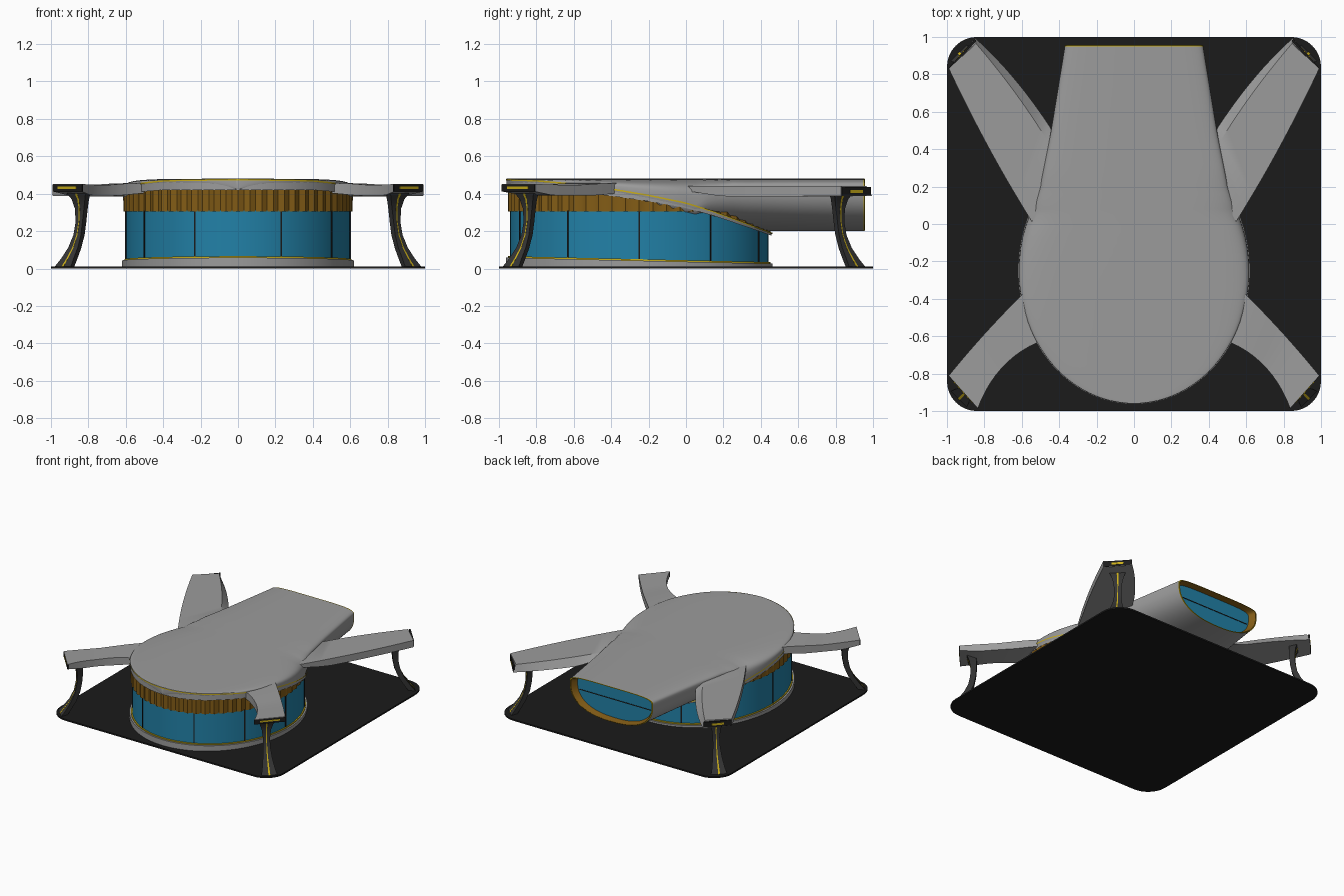
import bpy, bmesh
from math import sin, cos, pi, sqrt, radians
from mathutils import Vector

if "Cube" in bpy.data.objects:
    bpy.data.objects.remove(bpy.data.objects["Cube"])

def material(name, col):
    m = bpy.data.materials.new(name)
    m.diffuse_color = (*col, 1)
    m.use_nodes = True
    m.node_tree.nodes["Principled BSDF"].inputs["Base Color"].default_value = m.diffuse_color
    return m

BLACK = material("black", (0.011, 0.011, 0.011))
DARK = material("charcoal", (0.035, 0.035, 0.035))
GOLD = material("yellow", (0.6, 0.43, 0.01))
BRONZE = material("bronze", (0.225, 0.107, 0.008))
GLASS = material("blue_glass", (0.016, 0.22, 0.39))
GREY = material("concrete_grey", (0.33, 0.33, 0.33))
LID = material("arm_grey", (0.33, 0.33, 0.33))
CY = -0.25  # centre of the oval hall

def loft(name, rings, mat=None, caps=(True, True), mirror=False, angle=35):
    bm = bmesh.new()
    vs = [[bm.verts.new(p) for p in r] for r in rings]
    n = len(vs[0])
    for a, b in zip(vs, vs[1:]):
        for i in range(n):
            bm.faces.new((a[i], a[(i + 1) % n], b[(i + 1) % n], b[i]))
    if caps[0]:
        bm.faces.new(vs[0][::-1])
    if caps[1]:
        bm.faces.new(vs[-1])
    bmesh.ops.recalc_face_normals(bm, faces=bm.faces)
    me = bpy.data.meshes.new(name)
    bm.to_mesh(me)
    bm.free()
    ob = bpy.data.objects.new(name, me)
    bpy.context.collection.objects.link(ob)
    if mat:
        me.materials.append(mat)
    if mirror:
        ob.modifiers.new("mirror", 'MIRROR')
    bpy.context.view_layer.objects.active = ob
    bpy.ops.object.select_all(action='DESELECT')
    ob.select_set(True)
    bpy.ops.object.shade_smooth_by_angle(angle=radians(angle))
    return ob

def box(name, c, size, rot=0, mat=None, mirror=False):
    ux, uy = Vector((cos(rot), sin(rot), 0)), Vector((-sin(rot), cos(rot), 0))
    rings = [[Vector(c) + ux * sx * size[0] / 2 + uy * sy * size[1] / 2 + Vector((0, 0, sz * size[2] / 2))
              for sx, sy in ((-1, -1), (1, -1), (1, 1), (-1, 1))] for sz in (-1, 1)]
    return loft(name, rings, mat, mirror=mirror)

def interp(pts, t):
    for (a, u), (b, v) in zip(pts, pts[1:]):
        if t <= b:
            k = max(0, (t - a) / (b - a))
            return u + (v - u) * k
    return pts[-1][1]

def edge(y):   # height of the roof rim along the hall
    return interp([(-.96, .476), (-.8, .471), (-.6, .453), (-.4, .427), (-.2, .393), (0, .352),
                   (.15, .305), (.3, .25), (.46, .19)], y)

def rim_low(y):
    return edge(y) - interp([(-.96, .055), (.46, .015)], y)

def oval(name, rx, ry, low, high, mat, n=96, rib=0, caps=(True, True)):
    rings = []
    for f in (low, high):
        r = []
        for i in range(n):
            a, k = 2 * pi * i / n, 1 - rib * (i % 2)
            y = CY + ry * k * sin(a)
            r.append((rx * k * cos(a), y, f(y)))
        rings.append(r)
    return loft(name, rings, mat, caps)

# ground plate
R = 0.16
corner = [(sx * (1 - R) + R * cos(a0 + k * pi / 16), sy * (1 - R) + R * sin(a0 + k * pi / 16))
          for sx, sy, a0 in ((1, 1, 0), (-1, 1, pi / 2), (-1, -1, pi), (1, -1, 1.5 * pi)) for k in range(9)]
loft("ground_plate", [[(x, y, z) for x, y in corner] for z in (0, .012)], BLACK)

# oval hall walls
base_top = lambda y: interp([(-.96, .058), (.46, .026)], y)
glass_top = lambda y: min(.31, rim_low(y) + .01)
oval("hall_plinth", .62, .713, lambda y: .01, base_top, GREY)
oval("plinth_trim", .608, .701, base_top, lambda y: base_top(y) + .008, GOLD)
oval("hall_glass", .60, .69, base_top, glass_top, GLASS, caps=(True, False))
oval("slatted_band", .612, .702, lambda y: min(.305, rim_low(y)), lambda y: max(.305, rim_low(y) + .012),
     BRONZE, n=120, rib=.019, caps=(True, False))
oval("roof_rim", .614, .708, rim_low, edge, GREY, caps=(False, False))
oval("roof_rim_trim", .619, .712, lambda y: edge(y) - .006, lambda y: edge(y) + .002, GOLD, caps=(False, False))

# window mullions
for d in (0, 33.5, 67.5, 112.5, 146.5, 180, 213.5, 247.5, 292.5, 326.5):
    a = radians(d)
    x, y = .6 * cos(a), CY + .69 * sin(a)
    z0, z1 = base_top(y), glass_top(y)
    box("window_mullion", (x, y, (z0 + z1) / 2), (.008, .008, z1 - z0), a, BLACK)

# roof running into the rear tube
def half_width(y):
    q = 1 - ((y - CY) / .71) ** 2
    if y < .05:
        return .616 * sqrt(max(q, .0004))
    return interp([(.05, .56), (.2, .503), (.48, .447), (.95, .37)], y)

def section(y, s=1.0, n=20):
    w = half_width(y)
    zc = edge(y) if y < .05 else interp([(.05, .337), (.12, .38), (.25, .42), (1, .42)], y)
    zb = interp([(-.96, .425), (-.6, .4), (0, .2), (1, .2)], y)
    pts = []
    for i in range(4 * n):
        a = 2 * pi * i / (4 * n)
        e, h = (4.5, .48 - zc) if sin(a) >= 0 else (2.4, zc - zb)
        c, t = cos(a), sin(a)
        x = w * abs(c) ** (2 / e) * (1 if c > 0 else -1)
        z = zc + h * abs(t) ** (2 / e) * (1 if t > 0 else -1)
        pts.append((x * s, y, .35 + (z - .35) * s))
    return pts

ys = [CY - .71 * cos(k * pi / 40) for k in range(20)] + [CY + .06 * k for k in range(6)]
ys += [.08, .12, .16, .2, .25, .32, .4, .48, .6, .8, .95]
loft("roof_and_tube", [section(y) for y in ys], GREY, (True, False), angle=40)

# tube end window
def slid(s, y):
    return [(p[0], y, p[2]) for p in section(.95, s)]
loft("tube_end_frame", [slid(1, .95), slid(.975, .955), slid(.9, .90)], BRONZE, (False, False))
loft("tube_end_trim", [slid(1.002, .948), slid(1.002, .955), slid(.98, .956)], GOLD, (False, False))
loft("tube_end_glass", [slid(.92, .89), slid(.92, .905)], GLASS)
box("tube_end_mullion", (0, .905, .36), (.64, .006, .006), 0, BLACK)

# roof arms: quadratic curves for inner and outer edges
def bez(p, t):
    return [(1 - t) ** 2 * a + 2 * t * (1 - t) * b + t * t * c for a, b, c in zip(*p)]

def arm(name, inner, inner_low, outer, top, low):
    rings = []
    for k in range(13):
        t = k / 12
        i, j, o = bez(inner, t), bez(inner_low, t), bez(outer, t)
        zt, zl = interp(top, t), interp(low, t)
        rings.append([(*i, zt), (*o, zt), (*o, zl), (*j, zl)])
    loft(name, rings, LID, mirror=True, angle=30)

fi = [(.42, -.60), (.72, -.68), (.835, -.985)]
arm("front_arm", fi, fi, [(.50, -.28), (.78, -.55), (.99, -.81)],
    [(0, .458), (.3, .455), (.6, .445), (1, .452)], [(0, .41), (.4, .39), (.8, .39), (1, .412)])
arm("rear_arm", [(.40, .34), (.59, .67), (.845, .965)], [(.40, .44), (.60, .77), (.85, .995)],
    [(.50, -.06), (.77, .36), (.99, .83)],
    [(0, .44), (1, .442)], [(0, .425), (.3, .385), (1, .387)])

# dark arm ends with light strips
box("front_arm_end", (.910, -.895, .43), (.235, .010, .036), radians(48), BLACK, True)
box("front_arm_strip", (.911, -.896, .432), (.15, .012, .012), radians(48), GOLD, True)
box("rear_arm_end", (.917, .907, .413), (.21, .012, .045), radians(-48), BLACK, True)
box("rear_arm_strip", (.918, .908, .412), (.09, .014, .016), radians(-48), GOLD, True)

# flared corner legs: (z, diagonal position, half depth, half width)
LEG = [(.012, .918, .018, .060), (.05, .897, .017, .048), (.11, .868, .015, .036), (.18, .846, .014, .028),
       (.25, .836, .014, .026), (.32, .833, .015, .034), (.37, .836, .018, .050), (.405, .842, .024, .072)]

def leg(name, sy, mat, shift=0, depth=1, width=1):
    out, tan = Vector((1, sy, 0)), Vector((-sy, 1, 0)) * .7071
    back = Vector((0, -.022 if sy > 0 else 0, 0))
    rings = []
    for z, c, d, w in LEG:
        rings.append([out * (c + shift * d + a * d * depth) + tan * (b * w * width) + Vector((0, 0, z)) + back
                      for a, b in ((-1, -.6), (1, -1), (1, 1), (-1, .6))])
    loft(name, rings, mat, mirror=True, angle=30)

for side, sy in (("front", -1), ("rear", 1)):
    leg(side + "_leg", sy, DARK)
    leg(side + "_leg_strip", sy, GOLD, shift=1, depth=.08, width=.12)
